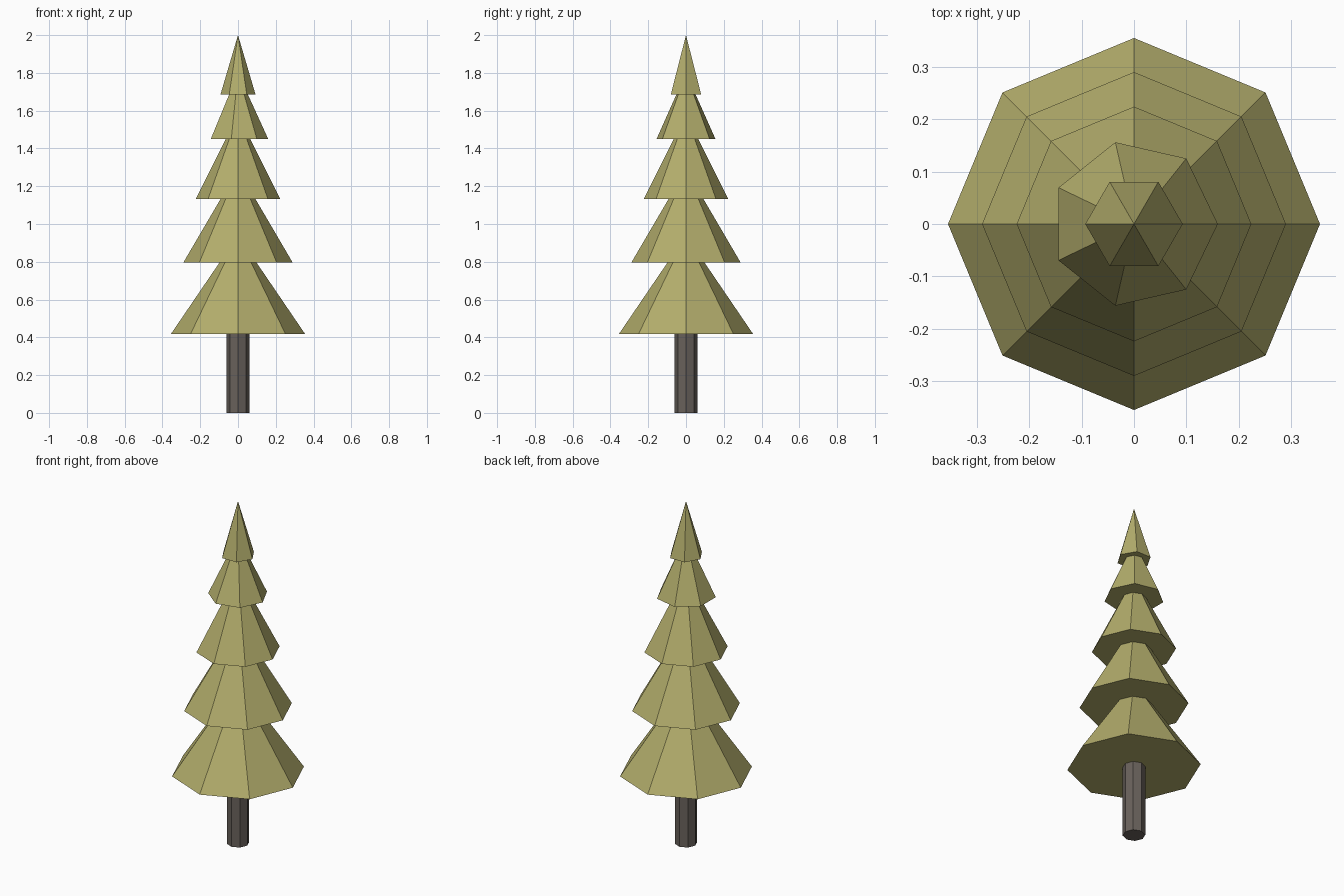
import bpy

if "Cube" in bpy.data.objects:
    bpy.data.objects.remove(bpy.data.objects["Cube"])


def material(name, color):
    m = bpy.data.materials.new(name)
    m.diffuse_color = (*color, 1)
    m.use_nodes = True
    m.node_tree.nodes["Principled BSDF"].inputs["Base Color"].default_value = m.diffuse_color
    return m


def cone(name, sides, r_bottom, r_top, z0, z1, mat):
    # first vertex of every ring lies on +x
    bpy.ops.mesh.primitive_cone_add(vertices=sides, radius1=r_bottom, radius2=r_top,
                                    depth=z1 - z0, location=(0, 0, (z0 + z1) / 2))
    ob = bpy.context.object
    ob.name = name
    # the primitive starts on +y, so turn it a quarter
    ob.rotation_euler.z = -1.5707963
    ob.data.materials.append(mat)
    return ob


needles = material("needles", (0.45, 0.42, 0.15))
bark = material("bark", (0.14, 0.12, 0.105))

# Trunk
cone("trunk", 8, 0.06, 0.06, 0.0, 0.43, bark)

# Foliage tiers: sides, radius, base height, apex height
tiers = [
    (8, 0.355, 0.418, 0.94),
    (8, 0.29, 0.795, 1.29),
    (8, 0.224, 1.133, 1.58),
    (7, 0.16, 1.45, 1.80),
    (6, 0.093, 1.685, 2.0),
]
for i, (sides, radius, base, apex) in enumerate(tiers, 1):
    cone(f"foliage_tier_{i}", sides, radius, 0, base, apex, needles)
